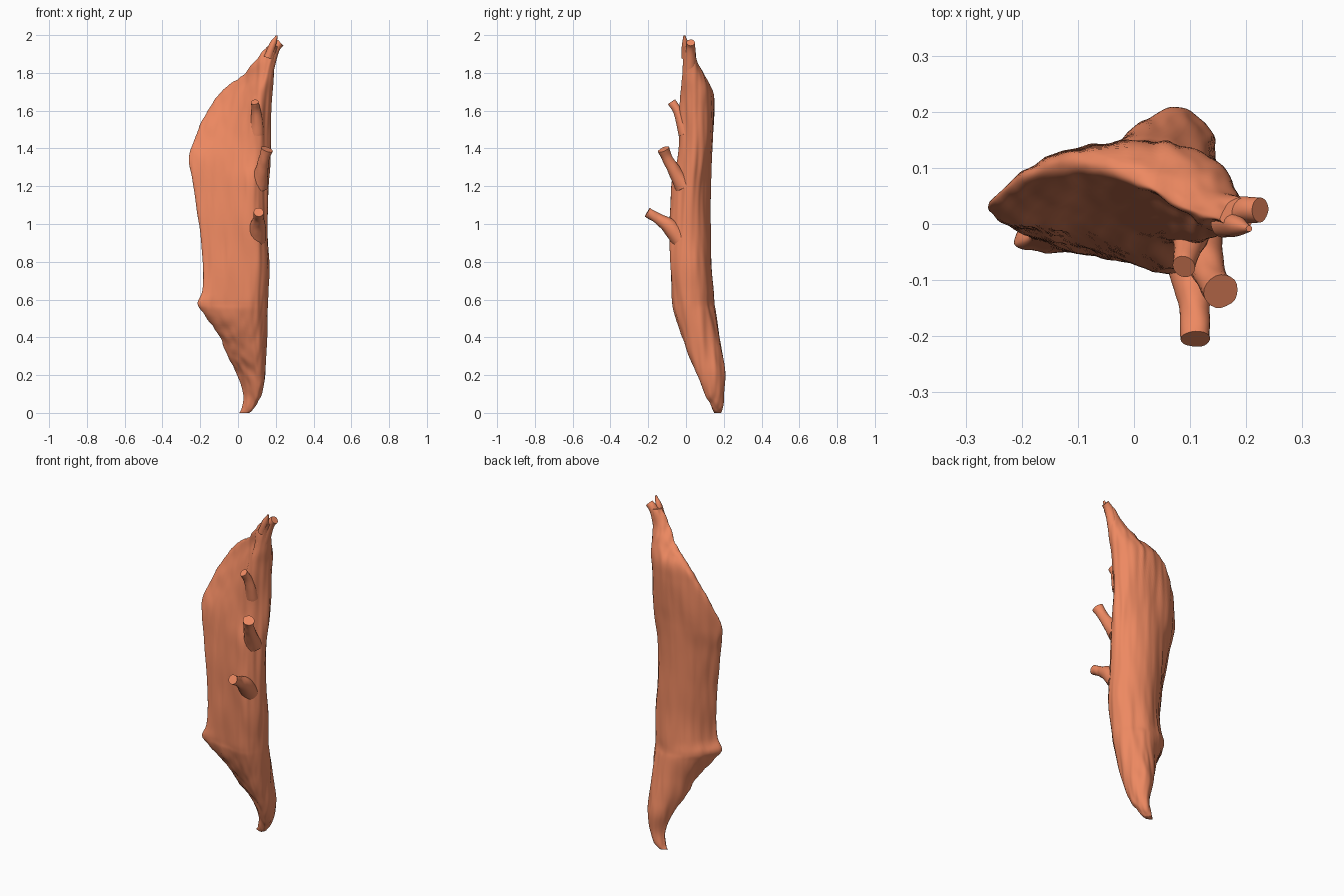
import bpy, bmesh, math
from mathutils import Vector, noise

if "Cube" in bpy.data.objects:
    bpy.data.objects.remove(bpy.data.objects["Cube"])

wood = bpy.data.materials.new("wood")
wood.diffuse_color = (0.85, 0.25, 0.12, 1)
wood.use_nodes = True
wood.node_tree.nodes["Principled BSDF"].inputs["Base Color"].default_value = wood.diffuse_color


def spline(pts, n, closed=False):
    """Catmull-Rom samples through tuples of any length."""
    out, m = [], len(pts)
    for i in range(m if closed else m - 1):
        k = [(i + d) % m if closed else min(max(i + d, 0), m - 1) for d in (-1, 0, 1, 2)]
        a, b, c, d = (pts[j] for j in k)
        for s in range(n):
            t = s / n
            out.append(tuple(0.5 * (2 * q + (r - p) * t + (2 * p - 5 * q + 4 * r - e) * t * t
                                    + (3 * q - p - 3 * r + e) * t ** 3)
                             for p, q, r, e in zip(a, b, c, d)))
    if not closed:
        out.append(tuple(pts[-1]))
    return out


def loft(name, rings, grain=0.0):
    """Skin a stack of rings, cap the ends and add lengthwise grain."""
    bm = bmesh.new()
    loops = [[bm.verts.new(p) for p in ring] for ring in rings]
    n = len(loops[0])
    for lo, hi in zip(loops, loops[1:]):
        for i in range(n):
            bm.faces.new((lo[i], lo[(i + 1) % n], hi[(i + 1) % n], hi[i]))
    bm.faces.new(loops[0][::-1])
    bm.faces.new(loops[-1])
    bmesh.ops.recalc_face_normals(bm, faces=bm.faces)
    bm.normal_update()
    if grain:
        moves = []
        for v in bm.verts:
            p = v.co
            fine = noise.noise(Vector((p.x * 38, p.y * 38, p.z * 3)))
            lump = noise.noise(Vector((p.x * 12, p.y * 12, p.z * 5)))
            moves.append((v, v.normal * grain * (fine + 0.8 * lump)))
        for v, d in moves:
            v.co += d
            v.co.z = max(v.co.z, 0)
    mesh = bpy.data.meshes.new(name)
    bm.to_mesh(mesh)
    bm.free()
    ob = bpy.data.objects.new(name, mesh)
    bpy.context.collection.objects.link(ob)
    mesh.materials.append(wood)
    bpy.ops.object.select_all(action='DESELECT')
    ob.select_set(True)
    bpy.context.view_layer.objects.active = ob
    bpy.ops.object.shade_smooth_by_angle(angle=math.radians(50))
    return ob


def section(row):
    """Log cross-section: thin blunt left edge, fat round right side."""
    z, xl, xr, yl, yf, yb, c = row
    w, ym, t = xr - xl, (yf + yb) / 2, 0.09 * (yb - yf)
    mix = lambda a, b, f: a + (b - a) * f
    pts = [(0.01, yl - t), (0.01, yl + t), (0.25, mix(yl + t, yb, 0.72)), (0.58, yb),
           (0.88, mix(ym, yb, 0.65)), (1.0, ym), (0.93, mix(ym, yf, 0.65)),
           (0.75, yf), (0.38, c)]
    return [(xl + u * w, y, z) for u, y in spline(pts, 10, True)]


def stub(name, path):
    """Broken branch: path of (x, y, z, radius), flared where it meets the log."""
    pts = spline(path, 6)
    rings = []
    for i, p in enumerate(pts):
        a, b = pts[max(i - 1, 0)], pts[min(i + 1, len(pts) - 1)]
        q = (Vector(b[:3]) - Vector(a[:3])).to_track_quat('Z', 'Y')
        rings.append([Vector(p[:3]) + q @ Vector((math.cos(k * math.tau / 20) * p[3],
                                                  math.sin(k * math.tau / 20) * p[3], 0))
                      for k in range(20)])
    loft(name, rings, 0.003)


# Log: z, left x, right x, left edge y, front y, back y, front y left of middle
rows = [
    (0.00, 0.005, 0.06, 0.165, 0.15, 0.185, 0.155),
    (0.03, 0.02, 0.09, 0.165, 0.135, 0.195, 0.14),
    (0.10, 0.03, 0.125, 0.16, 0.10, 0.20, 0.115),
    (0.20, 0.00, 0.145, 0.14, 0.06, 0.21, 0.08),
    (0.30, -0.05, 0.15, 0.09, 0.02, 0.195, 0.035),
    (0.42, -0.10, 0.152, 0.04, -0.025, 0.175, -0.015),
    (0.53, -0.175, 0.155, -0.01, -0.06, 0.16, -0.05),
    (0.58, -0.205, 0.157, -0.025, -0.07, 0.15, -0.055),
    (0.65, -0.18, 0.16, -0.02, -0.075, 0.145, -0.06),
    (0.80, -0.175, 0.165, -0.01, -0.085, 0.135, -0.06),
    (1.00, -0.195, 0.155, 0.00, -0.09, 0.13, -0.05),
    (1.20, -0.225, 0.16, 0.015, -0.075, 0.13, -0.03),
    (1.33, -0.25, 0.168, 0.03, -0.05, 0.137, -0.01),
    (1.45, -0.22, 0.172, 0.065, -0.035, 0.145, 0.015),
    (1.60, -0.15, 0.175, 0.10, -0.033, 0.147, 0.04),
    (1.70, -0.08, 0.18, 0.11, -0.025, 0.14, 0.045),
    (1.78, 0.02, 0.187, 0.07, -0.02, 0.10, 0.025),
    (1.86, 0.09, 0.195, 0.03, -0.02, 0.06, 0.00),
    (1.94, 0.155, 0.212, 0.01, -0.015, 0.045, 0.00),
]
loft("log", [section(r) for r in spline(rows, 8)], 0.006)

# Forked tip
stub("tip_fork", [(0.15, 0.02, 1.80, 0.035), (0.185, 0.022, 1.90, 0.027),
                  (0.205, 0.025, 1.94, 0.024), (0.225, 0.025, 1.96, 0.022)])
stub("tip_splinter", [(0.16, 0.0, 1.88, 0.025), (0.185, -0.005, 1.95, 0.018),
                      (0.205, -0.008, 1.998, 0.006)])

# Broken branches on the front
stub("lower_branch", [(0.10, -0.03, 0.92, 0.05), (0.105, -0.09, 0.99, 0.042),
                      (0.108, -0.15, 1.03, 0.028), (0.11, -0.205, 1.063, 0.027)])
stub("middle_branch", [(0.11, -0.01, 1.20, 0.05), (0.125, -0.06, 1.28, 0.035),
                       (0.14, -0.10, 1.35, 0.028), (0.155, -0.12, 1.395, 0.032)])
stub("upper_branch", [(0.10, 0.0, 1.48, 0.04), (0.10, -0.02, 1.54, 0.032),
                      (0.095, -0.045, 1.60, 0.024), (0.088, -0.075, 1.645, 0.021)])
